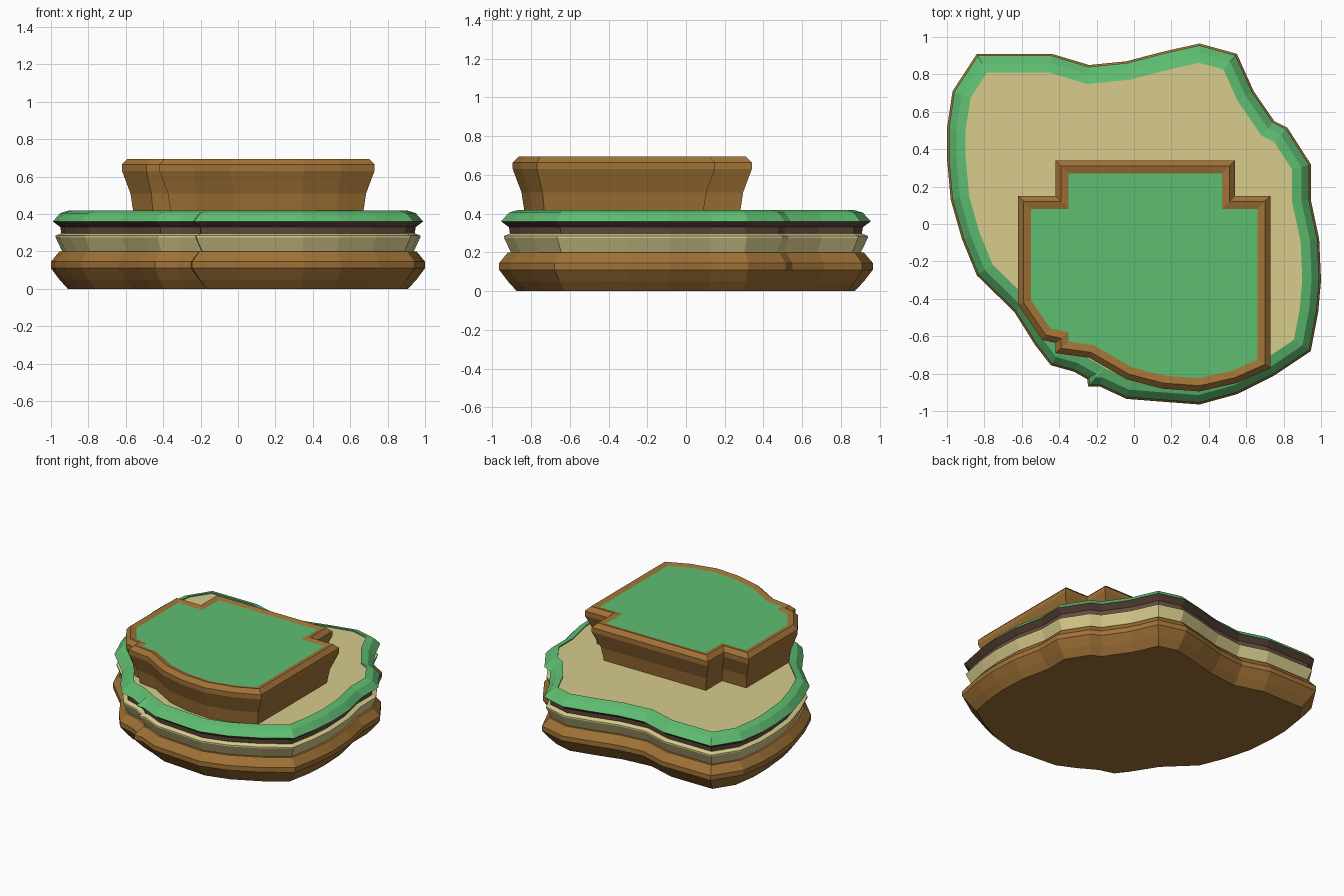
import bpy
from mathutils import Vector

default_cube = bpy.data.objects.get("Cube")
if default_cube:
    bpy.data.objects.remove(default_cube, do_unlink=True)


def srgb_to_linear(value):
    value /= 255
    return value / 12.92 if value <= 0.04045 else ((value + 0.055) / 1.055) ** 2.4


def make_material(name, red, green, blue):
    color = tuple(srgb_to_linear(channel) for channel in (red, green, blue)) + (1,)
    material = bpy.data.materials.new(name)
    material.use_nodes = True
    material.diffuse_color = color
    material.node_tree.nodes["Principled BSDF"].inputs["Base Color"].default_value = color
    return material


earth_brown = make_material("earth brown", 160, 114, 54)
sand_yellow = make_material("sand yellow", 215, 204, 140)
dark_soil = make_material("dark soil", 100, 76, 64)
grass_green = make_material("grass green", 95, 190, 114)

# Clockwise outlines: the whole island and the raised platform
island_outline = [
    (-.84, .91), (-.44, .91), (-.24, .85), (-.04, .87), (.15, .92), (.35, .965),
    (.55, .91), (.64, .71), (.75, .55), (.82, .515), (.945, .32), (.945, .13),
    (.99, -.08), (1, -.3), (.985, -.47), (.945, -.68), (.75, -.81), (.55, -.91),
    (.35, -.965), (.15, -.95), (-.04, -.935), (-.18, -.87), (-.245, -.87),
    (-.25, -.83), (-.32, -.79), (-.445, -.755), (-.53, -.645), (-.64, -.47),
    (-.84, -.275), (-.92, -.08), (-.98, .13), (-1, .35), (-1, .51), (-.97, .71),
]
platform_outline = [
    (-.62, .15), (-.42, .15), (-.42, .34), (.54, .34), (.54, .15), (.73, .15),
    (.73, -.77), (.55, -.85), (.35, -.895), (.15, -.88), (-.04, -.83),
    (-.24, -.715), (-.42, -.69), (-.42, -.635), (-.49, -.62), (-.62, -.43),
]


def inset(outline, distance):
    """Move every edge of a clockwise outline inward with mitred corners."""
    points = [Vector(point) for point in outline]
    result = []
    for index, point in enumerate(points):
        before = (point - points[index - 1]).normalized()
        after = (points[(index + 1) % len(points)] - point).normalized()
        normal_before = Vector((before.y, -before.x))
        normal_after = Vector((after.y, -after.x))
        spread = max(1 + normal_before.dot(normal_after), 0.6)
        result.append(point + (normal_before + normal_after) * distance / spread)
    return result


def build_layer(name, outline, profile, material, cap_bottom=False, cap_top=False):
    """Loft an outline through (inset, height) steps, from bottom to top."""
    count = len(outline)
    vertices = [(point.x, point.y, height)
                for distance, height in profile
                for point in inset(outline, distance)]
    faces = []
    for level in range(len(profile) - 1):
        low, high = level * count, (level + 1) * count
        for i in range(count):
            j = (i + 1) % count
            faces.append((low + j, low + i, high + i, high + j))
    if cap_bottom:
        faces.append(tuple(range(count)))
    if cap_top:
        last = (len(profile) - 1) * count
        faces.append(tuple(reversed(range(last, last + count))))
    mesh = bpy.data.meshes.new(name)
    mesh.from_pydata(vertices, [], faces)
    mesh.materials.append(material)
    layer = bpy.data.objects.new(name, mesh)
    bpy.context.collection.objects.link(layer)
    return layer


# Stacked strata of the island
build_layer("earth_base", island_outline,
            [(.09, 0), (.045, .05), (0, .11), (0, .145), (.045, .2), (.06, .2)],
            earth_brown, cap_bottom=True)
build_layer("sand_stratum", island_outline,
            [(.06, .2), (.025, .275), (.025, .285), (.055, .297)], sand_yellow)
build_layer("soil_stratum", island_outline,
            [(.055, .297), (.05, .33), (.01, .36)], dark_soil)
build_layer("grass_rim", island_outline,
            [(.01, .36), (.05, .405), (.1, .42), (.1, .412)], grass_green)
build_layer("sand_floor", island_outline, [(.1, .412)], sand_yellow, cap_top=True)

# Raised platform with flared wall, rounded rim and grass top
build_layer("platform_wall", platform_outline,
            [(.06, .41), (.045, .51), (0, .63), (0, .665), (.03, .695), (.07, .685)],
            earth_brown)
build_layer("platform_grass", platform_outline, [(.07, .685)], grass_green, cap_top=True)
